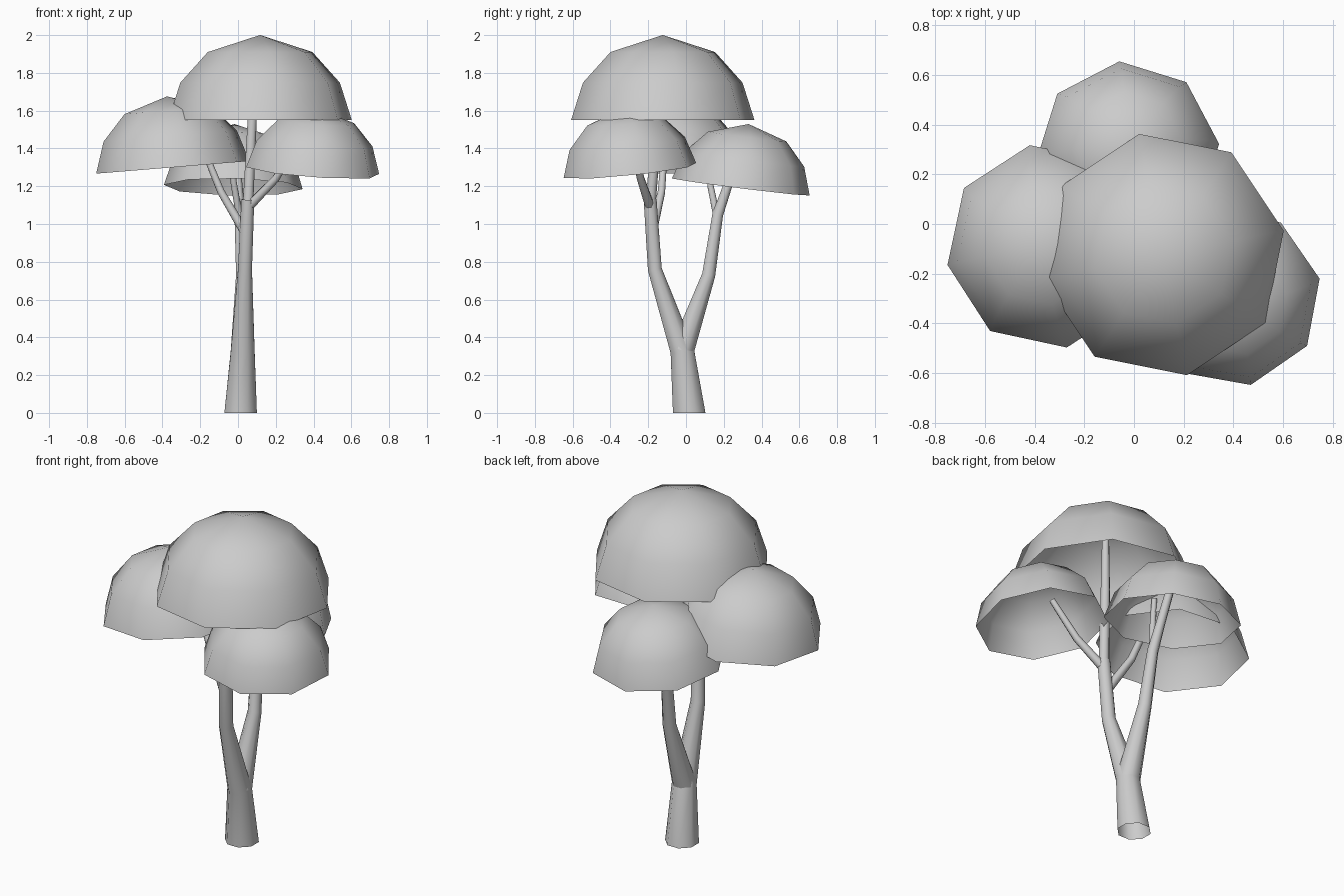
import bpy, bmesh
from math import sin, cos, pi, radians
from mathutils import Vector

cube = bpy.data.objects.get("Cube")
if cube:
    bpy.data.objects.remove(cube, do_unlink=True)

# One plain grey for the whole tree
grey = bpy.data.materials.new("plain_grey")
grey.use_nodes = True
grey.diffuse_color = (0.6, 0.6, 0.6, 1)
grey.node_tree.nodes["Principled BSDF"].inputs["Base Color"].default_value = (0.6, 0.6, 0.6, 1)

SIDES = 8


def ring(bm, centre, normal, radius, turn):
    """Add a ring of vertices facing along normal."""
    rot = Vector((0, 0, 1)).rotation_difference(normal)
    points = []
    for i in range(SIDES):
        a = turn + 2 * pi * i / SIDES
        points.append(bm.verts.new(centre + rot @ Vector((radius * cos(a), radius * sin(a), 0))))
    return points


def bridge(bm, low, high):
    for i in range(SIDES):
        j = (i + 1) % SIDES
        bm.faces.new((low[i], low[j], high[j], high[i]))


def finish(bm, name):
    mesh = bpy.data.meshes.new(name)
    bm.to_mesh(mesh)
    bm.free()
    mesh.materials.append(grey)
    for face in mesh.polygons:
        face.use_smooth = True
    obj = bpy.data.objects.new(name, mesh)
    bpy.context.collection.objects.link(obj)
    return obj


def limb(name, path):
    """Open tapered tube through (x, y, z, radius) points."""
    bm = bmesh.new()
    pts = [Vector(p[:3]) for p in path]
    last = None
    for i, p in enumerate(pts):
        before = (p - pts[i - 1]).normalized() if i else Vector((0, 0, 0))
        after = (pts[i + 1] - p).normalized() if i + 1 < len(pts) else Vector((0, 0, 0))
        normal = Vector((0, 0, 1)) if p.z == 0 else (before + after).normalized()
        current = ring(bm, p, normal, path[i][3], pi / SIDES)
        if last:
            bridge(bm, last, current)
        last = current
    return finish(bm, name)


def canopy(name, centre, slope, radius, turn):
    """Hollow dome, open below, leaning with the slope of its rim."""
    bm = bmesh.new()
    centre = Vector(centre)
    up = Vector((-slope[0], -slope[1], 1)).normalized()
    height = radius * 0.91
    last = None
    for r, h in ((1, 0), (0.87, 0.44), (0.57, 0.8)):
        current = ring(bm, centre + up * height * h, up, radius * r, radians(turn))
        if last:
            bridge(bm, last, current)
        last = current
    tip = bm.verts.new(centre + up * height)
    for i in range(SIDES):
        bm.faces.new((last[i], last[(i + 1) % SIDES], tip))
    return finish(bm, name)


# Trunk and the two main limbs
fork = (0.025, -0.02, 0.33, 0.068)
limb("trunk_and_front_limb", [(0.014, 0.017, 0, 0.093), fork,
                              (0.037, -0.165, 0.76, 0.04), (0.052, -0.19, 1.13, 0.037)])
limb("back_limb", [fork, (0.025, 0.12, 0.73, 0.038), (0.01, 0.168, 1.05, 0.031),
                   (0.0, 0.22, 1.2, 0.026), (-0.02, 0.3, 1.44, 0.022)])

# Thin branches that carry the canopies
limb("top_branch", [(0.052, -0.19, 1.08, 0.03), (0.075, -0.15, 1.55, 0.026), (0.09, -0.13, 1.85, 0.02)])
limb("right_branch", [(0.04, -0.18, 0.95, 0.026), (-0.09, -0.13, 1.17, 0.021), (-0.2, -0.11, 1.44, 0.017)])
limb("left_branch", [(0.055, -0.19, 1.09, 0.026), (0.2, -0.24, 1.24, 0.021), (0.33, -0.29, 1.45, 0.017)])
limb("back_twig", [(0.01, 0.165, 1.03, 0.02), (-0.02, 0.13, 1.2, 0.018), (-0.05, 0.11, 1.42, 0.015)])

# Canopies
canopy("top_canopy", (0.117, -0.123, 1.55), (0, 0), 0.495, 11.2)
canopy("right_canopy", (-0.345, -0.09, 1.3), (0.082, 0), 0.414, 10.4)
canopy("left_canopy", (0.395, -0.297, 1.283), (-0.072, 0.1), 0.361, 12.2)
canopy("back_canopy", (-0.025, 0.29, 1.196), (-0.02, -0.125), 0.369, 5.2)
